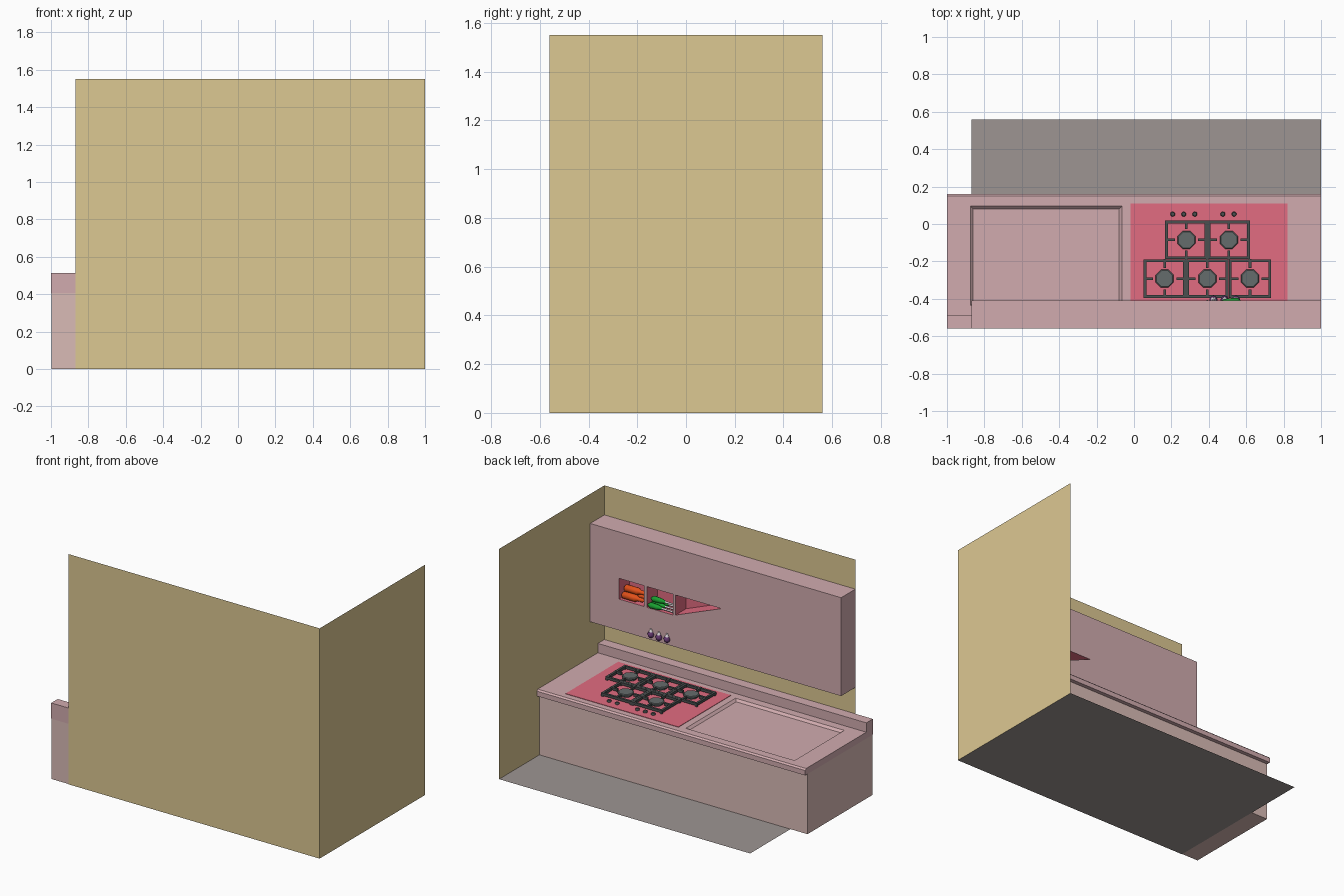
import bpy, bmesh, math
from mathutils import Vector

if "Cube" in bpy.data.objects:
    bpy.data.objects.remove(bpy.data.objects["Cube"])


def mat(name, r, g, b):
    m = bpy.data.materials.new(name)
    m.diffuse_color = (r, g, b, 1)
    m.use_nodes = True
    m.node_tree.nodes["Principled BSDF"].inputs["Base Color"].default_value = m.diffuse_color
    return m


WALL = mat("wall_tan", 0.72, 0.58, 0.29)
FLOOR = mat("floor_grey", 0.34, 0.30, 0.29)
PINK = mat("stone_pink", 0.64, 0.41, 0.43)
BASE = mat("base_pink", 0.70, 0.50, 0.47)
ROSE = mat("rose_red", 0.76, 0.15, 0.22)
IRON = mat("iron_dark", 0.07, 0.08, 0.08)
BURN = mat("burner_grey", 0.13, 0.15, 0.15)
RED = mat("food_red", 0.75, 0.08, 0.01)
GREEN = mat("food_green", 0.01, 0.35, 0.03)
PURPLE = mat("food_purple", 0.16, 0.05, 0.20)
PALE = mat("pale_stem", 0.70, 0.65, 0.68)


def mesh_obj(name, bm, m):
    bmesh.ops.recalc_face_normals(bm, faces=bm.faces)
    me = bpy.data.meshes.new(name)
    bm.to_mesh(me)
    bm.free()
    ob = bpy.data.objects.new(name, me)
    bpy.context.collection.objects.link(ob)
    me.materials.append(m)
    return ob


def add_box(bm, x0, x1, y0, y1, z0, z1):
    v = bmesh.ops.create_cube(bm, size=1)["verts"]
    for p in v:
        p.co = Vector(((x0, x1)[p.co.x > 0], (y0, y1)[p.co.y > 0], (z0, z1)[p.co.z > 0]))
    return v


def box(name, dims, m):
    bm = bmesh.new()
    add_box(bm, *dims)
    return mesh_obj(name, bm, m)


def plane(name, pts, m):
    bm = bmesh.new()
    bm.faces.new([bm.verts.new(p) for p in pts])
    return mesh_obj(name, bm, m)


def prism(name, pts, axis, a, b, m):
    """Extrude a 2D profile along x (profile y,z) or y (profile x,z)."""
    bm = bmesh.new()
    put = (lambda p, t: (t, p[0], p[1])) if axis == "x" else (lambda p, t: (p[0], t, p[1]))
    lo = [bm.verts.new(put(p, a)) for p in pts]
    hi = [bm.verts.new(put(p, b)) for p in pts]
    bm.faces.new(lo)
    bm.faces.new(hi)
    for i in range(len(pts)):
        j = (i + 1) % len(pts)
        bm.faces.new((lo[i], lo[j], hi[j], hi[i]))
    return mesh_obj(name, bm, m)


def cut(ob, cutter):
    md = ob.modifiers.new("cut", "BOOLEAN")
    md.operation = "DIFFERENCE"
    md.solver = "EXACT"
    md.object = cutter
    bpy.context.view_layer.objects.active = ob
    bpy.ops.object.modifier_apply(modifier=md.name)
    bpy.data.objects.remove(cutter)


def lathe(name, profile, pos, m, along_x=False, n=12):
    """Spin (radius, height) points; optionally lay the result down toward -x."""
    bm = bmesh.new()
    rings = []
    for r, h in profile:
        rings.append([bm.verts.new((r * math.cos(2 * math.pi * i / n),
                                    r * math.sin(2 * math.pi * i / n), h)) for i in range(n)])
    for a, b in zip(rings, rings[1:]):
        for i in range(n):
            bm.faces.new((a[i], a[(i + 1) % n], b[(i + 1) % n], b[i]))
    bm.faces.new(rings[0])
    bm.faces.new(rings[-1])
    ob = mesh_obj(name, bm, m)
    ob.location = pos
    if along_x:
        ob.rotation_euler = (0, -math.pi / 2, 0)
    for p in ob.data.polygons:
        p.use_smooth = len(p.vertices) == 4
    return ob


# Room shell: floor and two thin walls
L, R, B, F, H = -0.87, 1.0, -0.56, 0.56, 1.55
plane("floor", [(L, B, 0), (R, B, 0), (R, F, 0), (L, F, 0)], FLOOR)
plane("back_wall", [(L, B, 0), (R, B, 0), (R, B, H), (L, B, H)], WALL)
plane("side_wall", [(R, B, 0), (R, F, 0), (R, F, H), (R, B, H)], WALL)

# Counter base, worktop with upstand, and draining recess
box("counter_base", (-0.998, 0.998, -0.558, 0.133, 0.001, 0.408), BASE)
top = prism("worktop", [(-0.559, 0.407), (0.16, 0.407), (0.16, 0.44), (0.15, 0.45),
                        (-0.49, 0.45), (-0.49, 0.513), (-0.559, 0.513)], "x", -1, 0.999, PINK)
bm = bmesh.new()
for p in add_box(bm, -0.89, -0.05, -0.45, 0.11, 0.435, 0.465):
    if p.co.z < 0.45:
        p.co.x += 0.03 if p.co.x < -0.5 else -0.03
        p.co.y += 0.03 if p.co.y < 0 else -0.03
cut(top, mesh_obj("recess_cutter", bm, PINK))

# Cooktop panel
box("cooktop", (-0.02, 0.82, -0.45, 0.11, 0.44, 0.453), ROSE)

# Grates, burners and knobs
W, T = 0.113, 0.015
burners = [(0.28, -0.085), (0.507, -0.085), (0.164, -0.292), (0.392, -0.292), (0.62, -0.292)]
for k, (x, y) in enumerate(burners, 1):
    bm = bmesh.new()
    h = W - 0.01
    for s in (-1, 1):
        a, b = sorted((s * W, s * (W - T)))
        add_box(bm, x + a, x + b, y - h, y + h, 0.46, 0.477)
        a, b = sorted((s * h, s * (h - T)))
        add_box(bm, x - W, x + W, y + a, y + b, 0.46, 0.477)
        a, b = sorted((s * W, s * 0.062))
        add_box(bm, x + a, x + b, y - 0.007, y + 0.007, 0.462, 0.479)
        add_box(bm, x - 0.007, x + 0.007, y + a * 0.92, y + b * 0.92, 0.462, 0.479)
        for t in (-1, 1):
            cx, cy = x + s * (W - T / 2), y + t * (h - T / 2)
            add_box(bm, cx - 0.007, cx + 0.007, cy - 0.007, cy + 0.007, 0.452, 0.462)
    mesh_obj(f"grate_{k}", bm, IRON)
    ob = lathe(f"burner_{k}", [(0.04, 0.452), (0.04, 0.462), (0.052, 0.464), (0.052, 0.472),
                               (0.046, 0.476)], (x, y, 0), BURN, n=8)
    ob.rotation_euler.z = math.pi / 8
    for p in ob.data.polygons:
        p.use_smooth = False
for k, x in enumerate((0.207, 0.266, 0.325, 0.475, 0.535), 1):
    lathe(f"knob_{k}", [(0.013, 0.452), (0.013, 0.462), (0.010, 0.466)], (x, 0.053, 0), IRON)

# Upper cabinet with two square niches and one tapered niche
cab = box("upper_cabinet", (-0.87, 0.999, -0.559, -0.408, 0.69, 1.352), PINK)
for pts in ([(0.598, 0.90), (0.784, 0.90), (0.784, 1.04), (0.598, 1.04)],
            [(0.382, 0.90), (0.577, 0.90), (0.577, 1.04), (0.382, 1.04)],
            [(0.364, 0.905), (0.364, 1.04), (0.022, 1.04)]):
    cut(cab, prism("niche_cutter", pts, "y", -0.52, -0.38, ROSE))
if len(cab.data.materials) < 2:
    cab.data.materials.append(ROSE)
for p in cab.data.polygons:
    c = p.center
    inside = -0.53 < c.y < -0.412 and 0 < c.x < 0.8 and 0.88 < c.z < 1.06
    p.material_index = 1 if inside else 0

# Red bundle in first niche
for k, (y, z) in enumerate(((-0.432, 0.925), (-0.482, 0.925), (-0.457, 0.962)), 1):
    lathe(f"red_roll_{k}", [(0.012, 0), (0.023, 0.01), (0.023, 0.10), (0.013, 0.118),
                            (0.013, 0.15), (0.006, 0.165)], (0.775, y, z), RED, True)

# Green bundle with pale stalks in second niche
for k, (y, z) in enumerate(((-0.415, 0.918), (-0.45, 0.918), (-0.485, 0.918), (-0.45, 0.948)), 1):
    lathe(f"green_leaf_{k}", [(0.006, 0), (0.02, 0.02), (0.017, 0.07), (0.008, 0.105)],
          (0.572, y, z), GREEN, True, 8)
    lathe(f"pale_stalk_{k}", [(0.007, 0.10), (0.006, 0.16), (0.008, 0.185)],
          (0.572, y, z), PALE, True, 8)

# Purple bulbs with pale tips on the cabinet face
for k, (x, z) in enumerate(((0.545, 0.73), (0.485, 0.727), (0.425, 0.73)), 1):
    lathe(f"purple_bulb_{k}", [(0.005, -0.026), (0.017, -0.016), (0.022, 0), (0.014, 0.016)],
          (x, -0.405, z), PURPLE)
    lathe(f"bulb_tip_{k}", [(0.014, 0.015), (0.008, 0.026), (0.004, 0.036)],
          (x, -0.405, z), PALE)
